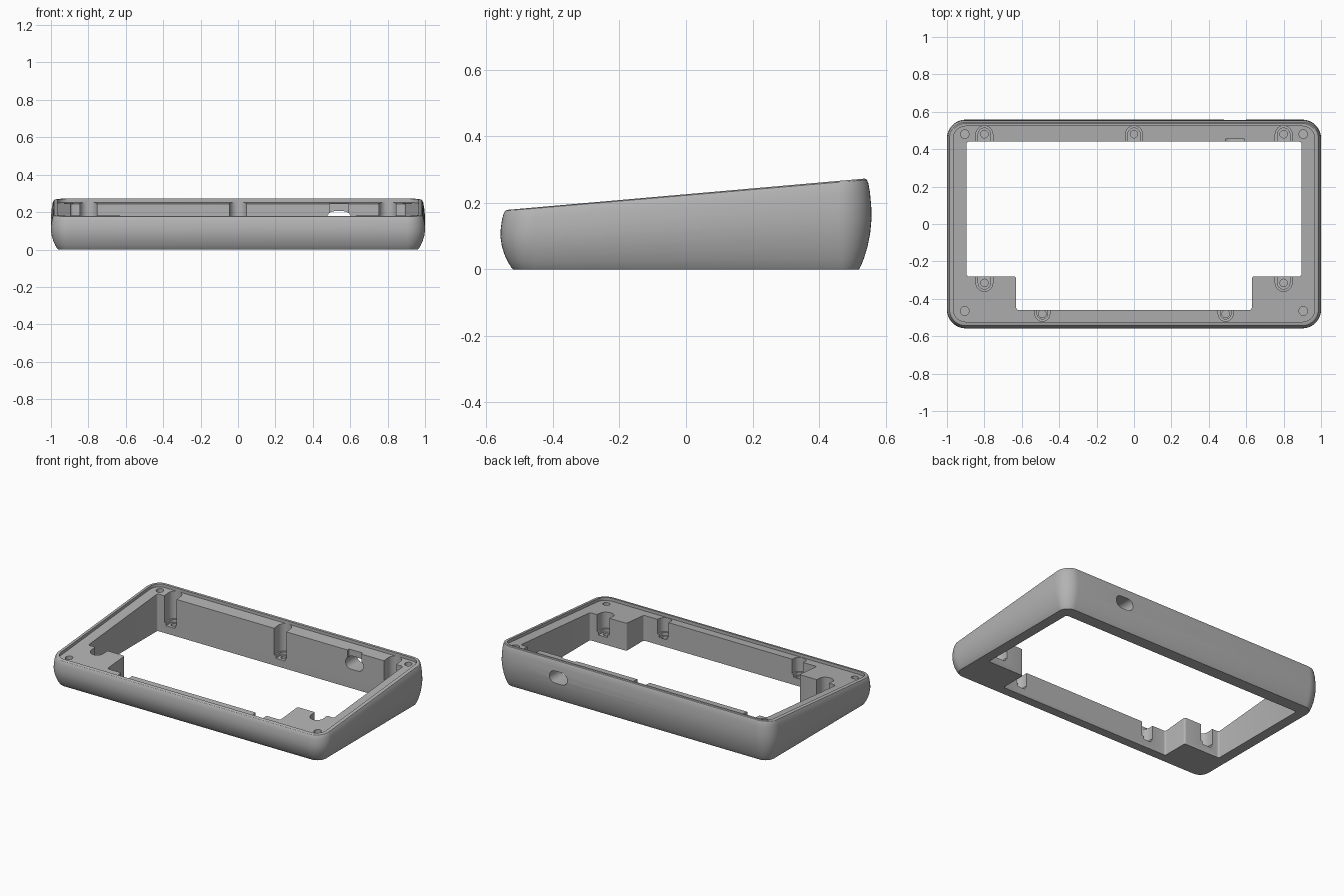
import bpy, bmesh, math
from mathutils import Matrix

cube = bpy.data.objects.get("Cube")
if cube:
    bpy.data.objects.remove(cube)

grey = bpy.data.materials.new("plain_grey")
grey.use_nodes = True
grey.diffuse_color = (0.45, 0.45, 0.45, 1)
grey.node_tree.nodes["Principled BSDF"].inputs["Base Color"].default_value = (0.45, 0.45, 0.45, 1)

HALF_X, HALF_Y, RADIUS = 1.0, 0.558, 0.10


def top_z(y):
    return 0.226 + 0.0875 * y


def arc(cx, cy, r, start, end, steps):
    return [(cx + r * math.cos(math.radians(start + (end - start) * i / steps)),
             cy + r * math.sin(math.radians(start + (end - start) * i / steps)))
            for i in range(steps + 1)]


def rounded_rect(inset):
    pts = []
    for k, (sx, sy) in enumerate([(1, 1), (-1, 1), (-1, -1), (1, -1)]):
        pts += arc(sx * (HALF_X - RADIUS), sy * (HALF_Y - RADIUS),
                   RADIUS - inset, 90 * k, 90 * k + 90, 10)
    return pts


def add_object(name, bm):
    bmesh.ops.recalc_face_normals(bm, faces=bm.faces)
    mesh = bpy.data.meshes.new(name)
    bm.to_mesh(mesh)
    bm.free()
    mesh.materials.append(grey)
    ob = bpy.data.objects.new(name, mesh)
    bpy.context.collection.objects.link(ob)
    return ob


def prism(name, pts, z0, z1, round_corners=0):
    bm = bmesh.new()
    low = [bm.verts.new((x, y, z0)) for x, y in pts]
    high = [bm.verts.new((x, y, z1)) for x, y in pts]
    bm.faces.new(low)
    bm.faces.new(high)
    n = len(pts)
    for i in range(n):
        j = (i + 1) % n
        bm.faces.new((low[i], low[j], high[j], high[i]))
    if round_corners:
        uprights = [e for e in bm.edges
                    if abs(e.verts[0].co.z - e.verts[1].co.z) > 0.01]
        bmesh.ops.bevel(bm, geom=uprights, offset=round_corners, segments=4,
                        profile=0.5, affect='EDGES')
    return add_object(name, bm)


# Bulging case body with a sloped top, raised lip and sunken ledge
# Each ring: fraction of the height, inset from the widest outline, drop
rings = [(0, .038, 0), (.03, .033, 0), (.12, .023, 0), (.25, .012, 0), (.4, .004, 0),
         (.55, 0, 0), (.7, .001, 0), (.85, .005, 0), (.95, .010, 0),
         (.985, .014, 0), (1, .020, 0), (1, .035, 0), (1, .035, .02)]
bm = bmesh.new()
loops = [[bm.verts.new((x, y, t * top_z(y) - drop)) for x, y in rounded_rect(inset)]
         for t, inset, drop in rings]
for a, b in zip(loops, loops[1:]):
    for i in range(len(a)):
        j = (i + 1) % len(a)
        bm.faces.new((a[i], a[j], b[j], b[i]))
bm.faces.new(loops[0])
bm.faces.new(loops[-1])
case = add_object("case_frame", bm)


def cut(cutter):
    cutter.hide_render = True
    mod = case.modifiers.new("cut", 'BOOLEAN')
    mod.operation = 'DIFFERENCE'
    mod.solver = 'EXACT'
    mod.object = cutter
    bpy.context.view_layer.objects.active = case
    bpy.ops.object.modifier_apply(modifier=mod.name)
    bpy.data.objects.remove(cutter)


# Main opening, narrower between the two front corner blocks
cut(prism("opening_cutter",
          [(-.895, .44), (-.895, -.28), (-.63, -.28), (-.63, -.46),
           (.63, -.46), (.63, -.28), (.895, -.28), (.895, .44)], -.1, .5, .012))

# Screw pockets open towards the middle, with stepped floors
pockets = [(x, .48, -1, .045) for x in (-.8, 0, .8)]
pockets += [(x, -.315, 1, .045) for x in (-.8, .8)]
pockets += [(x, -.48, 1, .04) for x in (-.49, .49)]
for x, y, way, r in pockets:
    for radius, floor in ((r, .07), (r - .012, .05)):
        start = 0 if way < 0 else 180
        pts = arc(x, y, radius, start, start + 180, 16)
        pts += [(x + way * radius, y + way * .08), (x - way * radius, y + way * .08)]
        cut(prism("pocket_cutter", pts, floor, .5))
    cut(prism("screw_hole_cutter", arc(x, y, .02, 0, 345, 23), .02, .3))

# Round holes in the ledge corners
for x in (-.905, .905):
    for y in (-.465, .48):
        cut(prism("corner_hole_cutter", arc(x, y, .023, 0, 345, 23),
                  top_z(y) - .08, .5))

# Cable port through the back wall and the notch above it
port = prism("port_cutter", arc(.565, .165, .04, -90, 90, 12)
             + arc(.515, .165, .04, 90, 270, 12), -.7, -.4)
port.data.transform(Matrix.Rotation(math.radians(90), 4, 'X'))
cut(port)
cut(prism("notch_cutter", [(.49, .42), (.59, .42), (.59, .455), (.49, .455)], .17, .5))

bpy.ops.object.select_all(action='DESELECT')
case.select_set(True)
bpy.context.view_layer.objects.active = case
bpy.ops.object.shade_smooth_by_angle(angle=math.radians(30))
